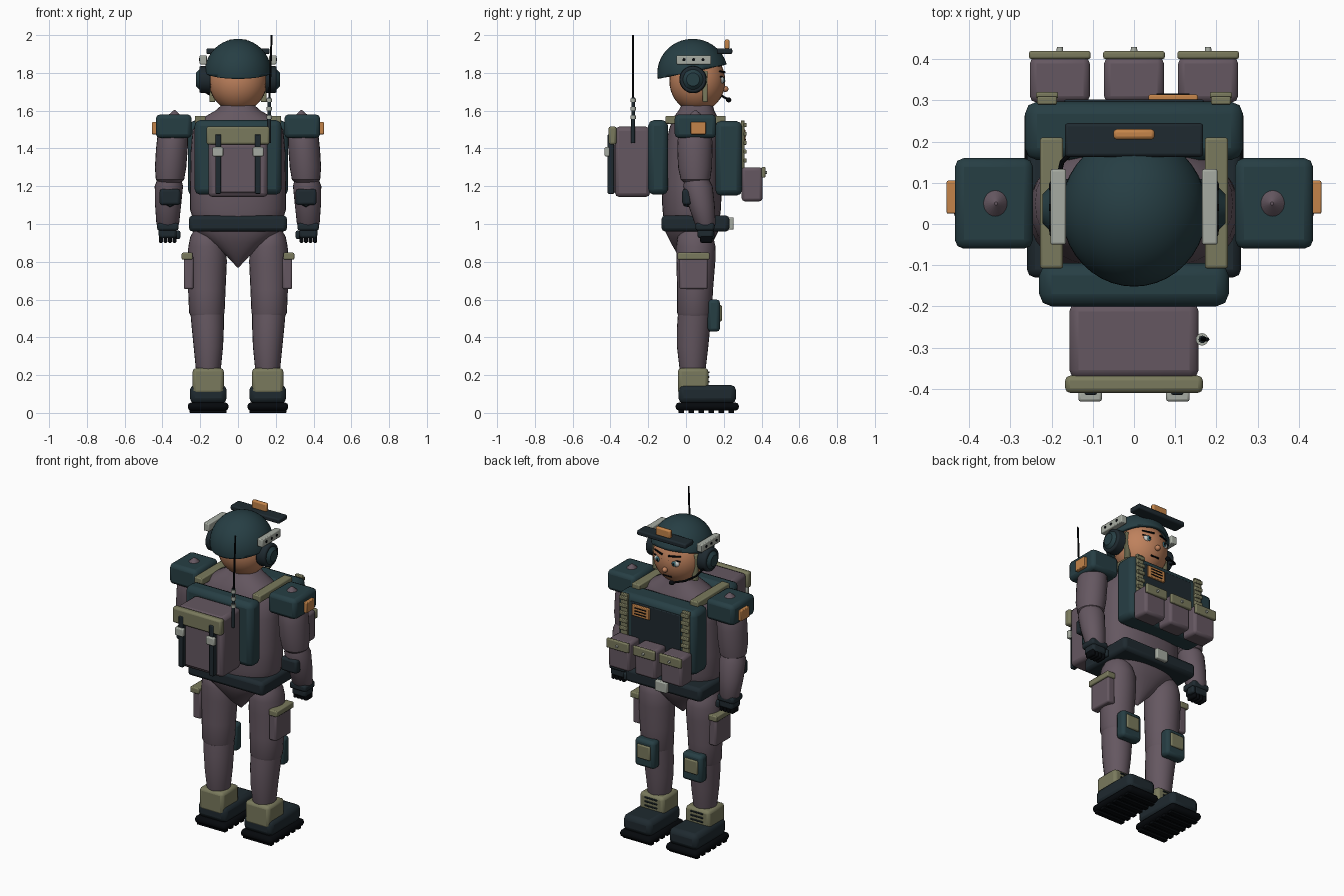
import bpy, bmesh, math
from mathutils import Vector, Matrix

COL = dict(cloth=(.36, .31, .345), teal=(.14, .22, .24), dark=(.115, .15, .17), black=(.04, .05, .06),
           olive=(.44, .44, .33), orange=(.74, .48, .26), skin=(.72, .47, .33), grey=(.62, .64, .60),
           white=(.8, .8, .78), iris=(.2, .38, .42))
MATS = {}
for k, c in COL.items():
    MATS[k] = bpy.data.materials.new(k)
    MATS[k].diffuse_color = tuple(v ** 2.0 for v in c) + (1,)


def finish(name, bm, mat, mirror=False, bevel=0, seg=2):
    bmesh.ops.recalc_face_normals(bm, faces=bm.faces)
    me = bpy.data.meshes.new(name)
    bm.to_mesh(me)
    bm.free()
    me.materials.append(MATS[mat])
    ob = bpy.data.objects.new(name, me)
    bpy.context.collection.objects.link(ob)
    if bevel:
        m = ob.modifiers.new("bevel", 'BEVEL')
        m.width, m.segments = bevel, seg
    if mirror:
        ob.modifiers.new("mirror", 'MIRROR')
    bpy.ops.object.select_all(action='DESELECT')
    bpy.context.view_layer.objects.active = ob
    ob.select_set(True)
    bpy.ops.object.shade_smooth_by_angle(angle=math.radians(35))
    return ob


def box(name, x0, x1, y0, y1, z0, z1, mat, bevel=.005, mirror=False, taper=1):
    bm = bmesh.new()
    bmesh.ops.create_cube(bm, size=1)
    for v in bm.verts:
        t = taper if v.co.z > 0 else 1
        v.co = ((x0 + x1) / 2 + v.co.x * (x1 - x0) * t, (y0 + y1) / 2 + v.co.y * (y1 - y0) * t,
                (z0 + z1) / 2 + v.co.z * (z1 - z0))
    return finish(name, bm, mat, mirror, bevel)


def ball(name, c, r, mat, mirror=False, u=32, v=20, cut=None):
    bm = bmesh.new()
    bmesh.ops.create_uvsphere(bm, u_segments=u, v_segments=v, radius=1)
    for p in bm.verts:
        p.co = Vector(c) + Vector(a * b for a, b in zip(p.co, r))
    if cut:
        bmesh.ops.bisect_plane(bm, geom=bm.verts[:] + bm.edges[:] + bm.faces[:], plane_co=cut[0],
                               plane_no=cut[1], clear_inner=True)
    return finish(name, bm, mat, mirror)


def loft(name, rings, mat, mirror=False, n=24, p=1.0):
    """Rings are (z, centre x, centre y, radius x, radius y); p < 1 squares the section."""
    bm = bmesh.new()
    rows = []
    for z, cx, cy, rx, ry in rings:
        row = []
        for i in range(n):
            a = 2 * math.pi * i / n
            c, s = math.cos(a), math.sin(a)
            row.append(bm.verts.new((cx + rx * math.copysign(abs(c) ** p, c),
                                     cy + ry * math.copysign(abs(s) ** p, s), z)))
        rows.append(row)
    for a, b in zip(rows, rows[1:]):
        for i in range(n):
            bm.faces.new((a[i], a[(i + 1) % n], b[(i + 1) % n], b[i]))
    bm.faces.new(rows[0])
    bm.faces.new(rows[-1])
    return finish(name, bm, mat, mirror)


def rod(name, a, b, r0, r1, mat, mirror=False, n=16, bevel=0):
    a, b = Vector(a), Vector(b)
    bm = bmesh.new()
    rot = (b - a).to_track_quat('Z', 'Y').to_matrix().to_4x4()
    bmesh.ops.create_cone(bm, cap_ends=True, segments=n, radius1=r0, radius2=r1, depth=(b - a).length,
                          matrix=Matrix.Translation((a + b) / 2) @ rot)
    return finish(name, bm, mat, mirror, bevel)


# Body: torso with pelvis and collar
loft("torso", [(.77, 0, .03, .004, .004), (.83, 0, .03, .06, .07), (.9, 0, .03, .15, .11), (.96, 0, .03, .22, .14),
               (1.08, 0, .03, .255, .155), (1.2, 0, .03, .255, .16), (1.4, 0, .04, .25, .15),
               (1.5, 0, .05, .24, .14), (1.56, 0, .05, .19, .12), (1.6, 0, .055, .12, .095),
               (1.635, 0, .06, .08, .08)], "cloth", n=32, p=.85)
box("belt", -.26, .26, -.13, .23, .96, 1.045, "dark", .02)
box("belt_buckle", -.04, .04, .225, .252, .97, 1.035, "grey", .006)

# Arms
loft("upper_arm", [(1.21, .362, .05, .05, .05), (1.235, .36, .05, .075, .078), (1.3, .357, .048, .083, .09),
                   (1.4, .35, .047, .084, .093), (1.48, .345, .048, .08, .09), (1.56, .338, .05, .05, .055),
                   (1.603, .335, .05, .004, .004)], "cloth", True)
loft("forearm", [(.985, .372, .105, .05, .045), (1.0, .372, .102, .06, .055), (1.1, .37, .082, .069, .07),
                 (1.2, .366, .063, .075, .078), (1.25, .363, .055, .06, .06)], "cloth", True)
box("elbow_pad", .305, .415, -.02, .03, 1.1, 1.185, "dark", .014, True)
rod("elbow_pad_cup", (.36, -.012, 1.14), (.36, .03, 1.14), .045, .055, "dark", True, 6)
box("glove_cuff", .315, .428, .05, .15, .965, 1.005, "dark", .012, True)
box("glove_palm", .325, .42, .06, .145, .925, .98, "dark", .014, True)
for i in range(4):
    box("finger", .325 + i * .024, .347 + i * .024, .075, .14, .9, .94, "black", .008, True)
box("thumb", .305, .33, .1, .15, .92, .965, "dark", .009, True)
box("shoulder_pad", .245, .435, -.06, .16, 1.455, 1.58, "teal", .022, True)
box("shoulder_patch", .43, .455, .025, .105, 1.475, 1.54, "orange", .004, True)

# Legs
loft("thigh", [(.5, .163, .045, .08, .08), (.53, .165, .045, .094, .092), (.65, .165, .048, .099, .095),
               (.8, .163, .052, .104, .103), (.88, .163, .052, .1, .104), (.93, .168, .05, .085, .095),
               (.965, .175, .05, .06, .07)], "cloth", True)
loft("shin", [(.15, .158, .035, .045, .05), (.24, .157, .035, .067, .07), (.35, .157, .035, .078, .083),
              (.45, .16, .04, .085, .088), (.52, .163, .045, .088, .088)], "cloth", True)
box("knee_pad", .095, .23, .115, .18, .43, .6, "teal", .018, True)
box("knee_insert", .118, .207, .17, .19, .485, .57, "olive", .006, True)
box("thigh_pouch", .235, .287, -.035, .115, .655, .83, "cloth", .01, True)
box("thigh_pouch_flap", .24, .298, -.045, .125, .812, .848, "olive", .006, True)

# Boots
box("ankle_cuff", .075, .24, -.043, .118, .1, .237, "olive", .018, True)
box("boot", .06, .255, -.04, .265, .05, .148, "dark", .028, True)
box("boot_sole", .05, .266, -.055, .28, .012, .055, "black", .018, True)
for i in range(6):
    box("sole_tread", .06, .256, -.04 + i * .053, -.01 + i * .053, 0, .02, "black", .003, True)
for z in (.165, .19, .215):
    box("lace", .115, .2, .115, .125, z - .004, z + .004, "dark", .002, True)

# Vest plates, straps and front webbing
box("back_plate", -.23, .23, -.2, -.095, 1.155, 1.55, "teal", .03)
box("front_plate", -.265, .265, .155, .297, 1.15, 1.545, "teal", .03)
box("front_plate_panel", -.17, .17, .29, .302, 1.2, 1.51, "dark", .005)
box("shoulder_strap", .172, .228, -.108, .21, 1.53, 1.573, "olive", .006, True)
box("front_webbing", .187, .235, .29, .31, 1.29, 1.548, "olive", .004, True)
for i in range(5):
    box("webbing_loop", .184, .238, .305, .32, 1.325 + i * .047, 1.347 + i * .047, "olive", .004, True)
box("chest_patch", .035, .155, .295, .314, 1.43, 1.5, "orange", .004)
for i in range(3):
    box("patch_stripe", .055, .135, .312, .317, 1.444 + i * .018, 1.45 + i * .018, "black", .001)

# Chest pouches
for x in (-.18, 0, .18):
    box("chest_pouch", x - .073, x + .073, .295, .405, 1.12, 1.3, "cloth", .016)
    box("chest_pouch_flap", x - .075, x + .075, .4, .42, 1.245, 1.303, "olive", .006)
    rod("pouch_snap", (x, .415, 1.272), (x, .43, 1.272), .009, .007, "grey")

# Backpack
box("backpack", -.157, .157, -.376, -.19, 1.143, 1.515, "cloth", .022)
box("backpack_pocket", -.12, .12, -.388, -.36, 1.165, 1.42, "cloth", .01)
box("backpack_flap", -.167, .167, -.41, -.368, 1.42, 1.517, "olive", .012)
box("backpack_strap", .09, .12, -.415, -.38, 1.16, 1.475, "dark", .005, True)
box("backpack_buckle", .078, .135, -.431, -.405, 1.358, 1.407, "grey", .006, True)

# Radio antenna
rod("antenna_base", (.163, -.28, 1.43), (.166, -.28, 1.67), .011, .009, "dark")
rod("antenna_whip", (.166, -.28, 1.65), (.178, -.28, 2.0), .006, .005, "black", n=10)
for z in (1.555, 1.6, 1.645):
    rod("antenna_ring", (.165, -.28, z), (.165, -.28, z + .02), .015, .015, "grey")

# Head and face
ball("head", (0, .06, 1.757), (.154, .148, .163), "skin")
loft("neck", [(1.56, 0, .055, .07, .07), (1.66, 0, .055, .07, .07)], "skin")
ball("nose", (0, .207, 1.715), (.016, .018, .016), "skin", u=16, v=10)
ball("eye", (.055, .189, 1.762), (.031, .012, .02), "white", True, 20, 12)
ball("iris", (.055, .197, 1.762), (.015, .008, .016), "iris", True, 16, 10)
ball("pupil", (.055, .203, 1.762), (.007, .004, .008), "black", True, 12, 8)
rod("upper_lid", (.022, .2, 1.779), (.089, .183, 1.779), .005, .004, "black", True, 8)
rod("eyebrow", (.022, .204, 1.804), (.09, .179, 1.808), .006, .004, "black", True, 8)
rod("mouth", (-.028, .182, 1.668), (.028, .182, 1.668), .005, .005, "black", False, 8)
ball("ear", (.152, .04, 1.75), (.02, .03, .04), "skin", True, 16, 10)

# Helmet
helmet = ball("helmet", (0, .035, 1.798), (.177, .187, .182), "teal", u=40, v=28,
              cut=((0, -.15, 1.768), (0, -.21, 1)))
solid = helmet.modifiers.new("thickness", 'SOLIDIFY')
solid.thickness = .018
box("visor_mount", -.168, .168, .163, .245, 1.9, 1.93, "dark", .008)
box("helmet_lamp", -.05, .05, .205, .23, 1.925, 1.977, "orange", .008)
box("helmet_rail", .165, .203, -.05, .133, 1.845, 1.893, "grey", .005, True)
for y in (-.01, .04, .09):
    rod("rail_screw", (.198, y, 1.87), (.206, y, 1.87), .009, .008, "black", True, 12)

# Headset
rod("ear_cup", (.145, .037, 1.765), (.205, .037, 1.765), .073, .07, "dark", True, 28, .008)
rod("ear_cup_cap", (.2, .037, 1.765), (.222, .037, 1.765), .058, .035, "teal", True, 28)
box("chin_strap", .12, .152, .088, .115, 1.645, 1.81, "olive", .006, True)
path = [(-.19, .08, 1.735), (-.175, .15, 1.70), (-.13, .195, 1.675), (-.07, .222, 1.66)]
for a, b in zip(path, path[1:]):
    rod("microphone_boom", a, b, .006, .006, "black", False, 10)
ball("microphone", (-.06, .226, 1.657), (.018, .014, .013), "black", u=16, v=10)
